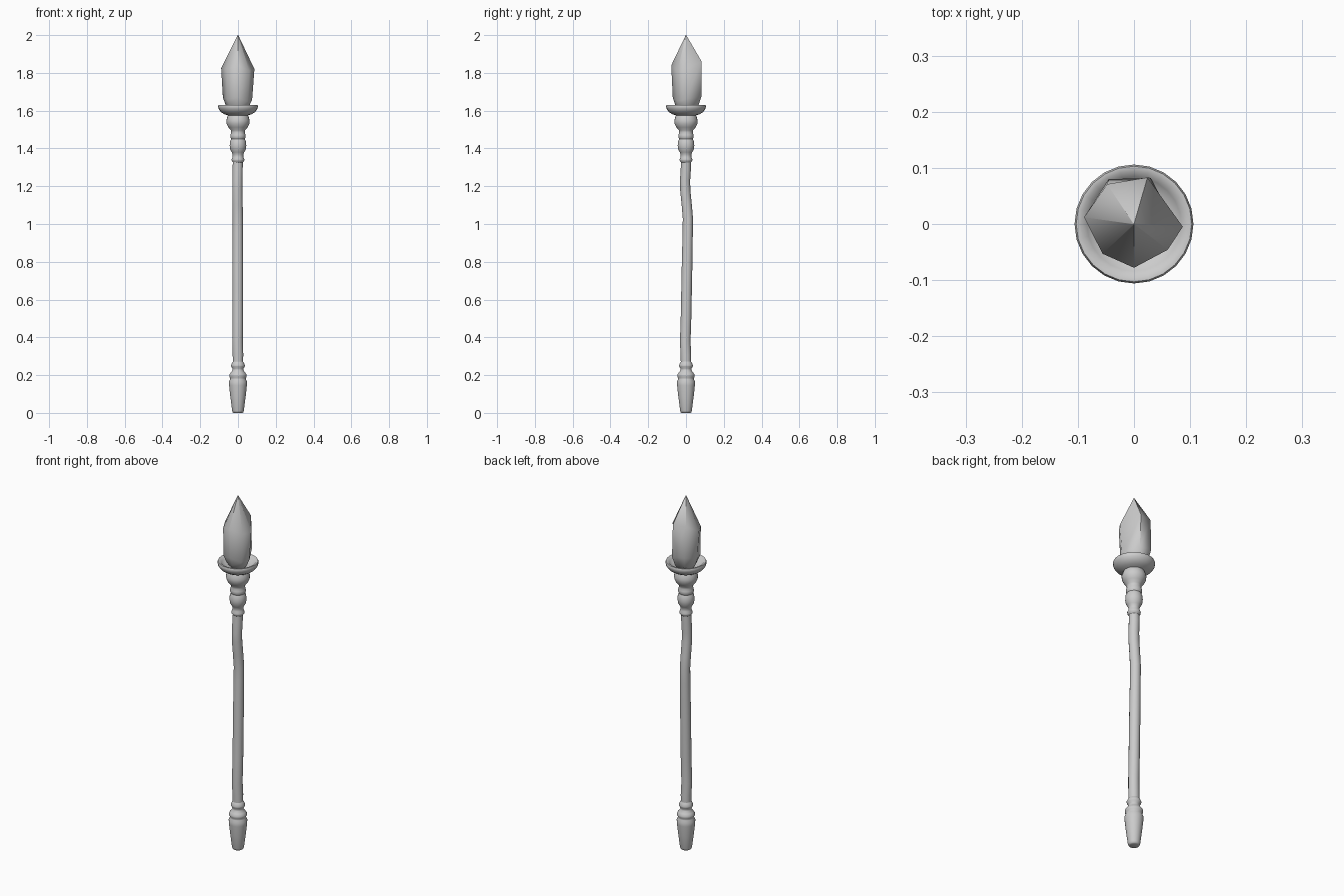
import bpy, math


def make(name, verts, faces, angle):
    me = bpy.data.meshes.new(name)
    me.from_pydata(verts, [], faces)
    ob = bpy.data.objects.new(name, me)
    bpy.context.collection.objects.link(ob)
    bpy.ops.object.select_all(action='DESELECT')
    ob.select_set(True)
    bpy.context.view_layer.objects.active = ob
    bpy.ops.object.shade_smooth_by_angle(angle=math.radians(angle))
    return ob


def skin(name, rings, angle=35):
    """Join equal-length rings of points and cap both ends."""
    n = len(rings[0])
    verts = [p for r in rings for p in r]
    faces = [(i * n + j, i * n + (j + 1) % n, (i + 1) * n + (j + 1) % n, (i + 1) * n + j)
             for i in range(len(rings) - 1) for j in range(n)]
    faces.append(tuple(reversed(range(n))))
    faces.append(tuple(range(len(verts) - n, len(verts))))
    return make(name, verts, faces, angle)


def ring(x, y, z, r, n=24):
    return [(x + r * math.cos(math.tau * k / n), y + r * math.sin(math.tau * k / n), z)
            for k in range(n)]


def lathe(name, profile):
    return skin(name, [ring(0, 0, z, r) for r, z in profile], 50)


# Tapered foot with turned collar
lathe("foot", [(0.022, 0), (0.028, 0.003), (0.031, 0.012), (0.041, 0.09), (0.047, 0.145),
               (0.048, 0.165), (0.042, 0.178), (0.041, 0.184), (0.046, 0.192), (0.046, 0.202),
               (0.039, 0.213), (0.029, 0.225), (0.028, 0.234), (0.036, 0.245),
               (0.037, 0.252), (0.031, 0.265), (0.025, 0.275)])

# Slightly crooked wooden shaft: (x, y, z, radius)
path = [(0, 0, 0.25, 0.027), (0, -0.001, 0.31, 0.028), (-0.002, -0.004, 0.38, 0.028),
        (-0.001, 0, 0.5, 0.028), (-0.001, 0.003, 0.65, 0.028), (-0.001, 0.006, 0.8, 0.028),
        (-0.001, 0.009, 0.95, 0.027), (-0.001, 0.010, 1.03, 0.027), (-0.002, 0.004, 1.1, 0.027),
        (-0.003, -0.004, 1.18, 0.027), (-0.003, -0.005, 1.23, 0.027),
        (-0.002, -0.001, 1.29, 0.027), (0, 0, 1.35, 0.026)]
skin("shaft", [ring(*p, n=16) for p in path])

# Turned neck flaring into a shallow dish
lathe("neck_and_dish", [(0.025, 1.325), (0.033, 1.335), (0.034, 1.343), (0.028, 1.354),
                        (0.028, 1.368), (0.033, 1.38), (0.041, 1.393), (0.044, 1.415),
                        (0.042, 1.437), (0.036, 1.45), (0.041, 1.46), (0.040, 1.472),
                        (0.036, 1.484), (0.038, 1.496), (0.051, 1.512), (0.060, 1.53),
                        (0.062, 1.548), (0.057, 1.565), (0.053, 1.575), (0.072, 1.581),
                        (0.091, 1.593), (0.103, 1.61), (0.106, 1.624), (0.103, 1.631),
                        (0.094, 1.631), (0.084, 1.620), (0.070, 1.610), (0.040, 1.602)])

# Irregular crystal: facet corners bottom to shoulder, then a point
shoulder = [(0.087, -0.005, 1.82), (0.024, 0.083, 1.86), (-0.048, 0.071, 1.86),
            (-0.089, 0.012, 1.825), (-0.056, -0.053, 1.82), (0.0, -0.078, 1.84),
            (0.060, -0.046, 1.81)]
lower = [(0.075, -0.004, 1.66), (0.030, 0.082, 1.675), (-0.045, 0.080, 1.685),
         (-0.080, 0.012, 1.67), (-0.055, -0.049, 1.66), (0.0, -0.070, 1.67),
         (0.052, -0.044, 1.65)]
base = [(x * 0.78, y * 0.78, 1.622) for x, y, z in lower]
root = [(x * 0.45, y * 0.45, 1.59) for x, y, z in lower]
tip = [(x * 0.015, y * 0.015, 2.0) for x, y, z in shoulder]
skin("crystal", [root, base, lower, shoulder, tip], 62)
